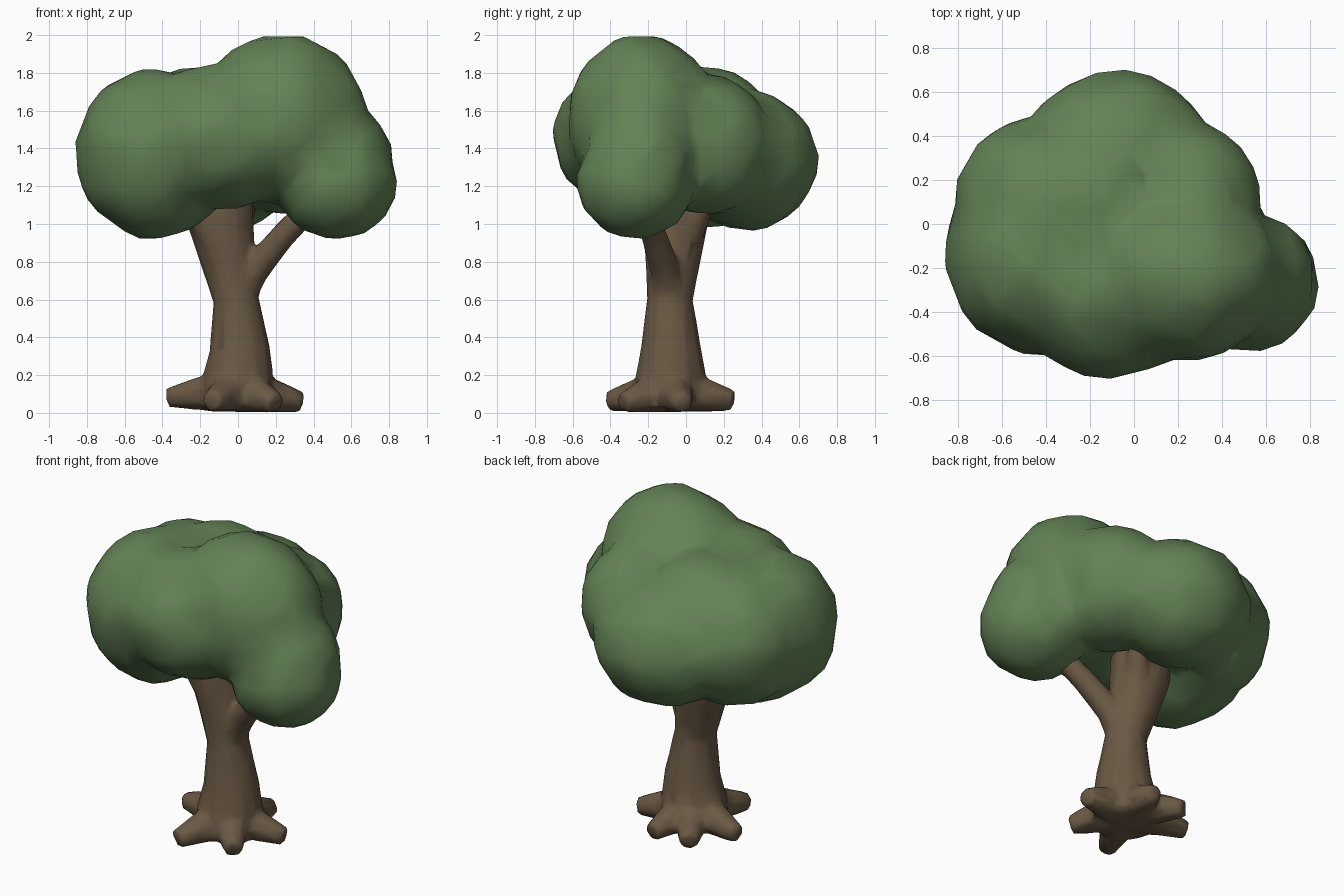
import bpy, bmesh
from mathutils import Vector, Matrix, noise

if "Cube" in bpy.data.objects:
    bpy.data.objects.remove(bpy.data.objects["Cube"], do_unlink=True)


def make_material(name, colour):
    mat = bpy.data.materials.new(name)
    mat.use_nodes = True
    mat.diffuse_color = colour
    mat.node_tree.nodes["Principled BSDF"].inputs["Base Color"].default_value = colour
    return mat


def add_blob(bm, centre, radii):
    """Lumpy ellipsoid."""
    centre = Vector(centre)
    made = bmesh.ops.create_icosphere(bm, subdivisions=4, radius=1)
    for v in made["verts"]:
        lump = 1 + 0.05 * noise.noise(v.co * 2.2 + centre * 5)
        v.co = centre + Vector([c * r * lump for c, r in zip(v.co, radii)])


def add_tube(bm, path, sides=10):
    """Closed tapering tube along a list of (point, radius)."""
    points = [Vector(p) for p, r in path]
    rings = []
    for i, (p, r) in enumerate(path):
        tangent = points[min(i + 1, len(points) - 1)] - points[max(i - 1, 0)]
        turn = Vector((0, 0, 1)).rotation_difference(tangent).to_matrix().to_4x4()
        place = Matrix.Translation(p) @ turn
        rings.append(bmesh.ops.create_circle(bm, segments=sides, radius=r, matrix=place)["verts"])
    for low, high in zip(rings, rings[1:]):
        for k in range(sides):
            j = (k + 1) % sides
            bm.faces.new((low[k], low[j], high[j], high[k]))
    bm.faces.new(rings[0][::-1])
    bm.faces.new(rings[-1])


def finish(bm, name, mat, voxel, smoothing, ratio):
    """Fuse the overlapping pieces into one low-poly, smooth-shaded skin."""
    bmesh.ops.recalc_face_normals(bm, faces=bm.faces)
    mesh = bpy.data.meshes.new(name)
    bm.to_mesh(mesh)
    bm.free()
    mesh.materials.append(mat)
    obj = bpy.data.objects.new(name, mesh)
    bpy.context.collection.objects.link(obj)
    remesh = obj.modifiers.new("fuse", 'REMESH')
    remesh.mode = 'VOXEL'
    remesh.voxel_size = voxel
    remesh.use_smooth_shade = True
    smooth = obj.modifiers.new("soften", 'SMOOTH')
    smooth.factor = 0.5
    smooth.iterations = smoothing
    decimate = obj.modifiers.new("simplify", 'DECIMATE')
    decimate.ratio = ratio


leaf_green = make_material("leaf green", (0.125, 0.225, 0.093, 1))
bark_brown = make_material("bark brown", (0.145, 0.1, 0.058, 1))

# Canopy: overlapping leaf clumps
clumps = [
    ((-0.44, -0.14, 1.37), (0.42, 0.45, 0.45)),   # left of front
    ((0.23, -0.23, 1.55), (0.45, 0.39, 0.45)),    # tall crown
    ((-0.1, -0.29, 1.46), (0.46, 0.41, 0.38)),    # front middle
    ((-0.08, 0.32, 1.34), (0.42, 0.38, 0.37)),    # back
    ((-0.43, 0.12, 1.38), (0.38, 0.36, 0.4)),     # back corner
    ((-0.2, 0.1, 1.46), (0.4, 0.38, 0.37)),       # upper back
    ((0.24, 0.1, 1.42), (0.34, 0.36, 0.37)),      # other back corner
    ((0.52, -0.27, 1.22), (0.32, 0.31, 0.3)),     # low side clump
    ((0.52, -0.24, 1.35), (0.3, 0.29, 0.28)),     # side clump joining the crown
]
bm = bmesh.new()
for centre, radii in clumps:
    add_blob(bm, centre, radii)
finish(bm, "canopy", leaf_green, 0.03, 4, 0.05)

# Trunk, limbs and roots
bm = bmesh.new()
add_tube(bm, [((0, -0.08, 0.03), 0.2), ((0, -0.08, 0.18), 0.19), ((0.01, -0.08, 0.33), 0.162),
              ((-0.01, -0.085, 0.6), 0.122), ((-0.05, -0.07, 0.8), 0.145),
              ((-0.09, -0.06, 1.0), 0.175), ((-0.1, -0.05, 1.16), 0.18)], 12)
limbs = [
    [((0, -0.09, 0.62), 0.1), ((0.09, -0.11, 0.76), 0.08),
     ((0.24, -0.17, 0.94), 0.068), ((0.4, -0.23, 1.1), 0.065)],
    [((-0.08, -0.1, 0.85), 0.1), ((-0.2, -0.14, 1.05), 0.08), ((-0.3, -0.18, 1.25), 0.07)],
    [((-0.05, -0.03, 0.85), 0.09), ((0.02, 0.06, 1.05), 0.07), ((0.06, 0.15, 1.25), 0.06)],
]
for limb in limbs:
    add_tube(bm, limb)
root_tips = [(-0.14, -0.41, 0.06), (0.2, -0.33, 0.055), (0.34, -0.02, 0.055),
             (0.06, 0.25, 0.065), (-0.18, 0.23, 0.06), (-0.37, 0.02, 0.08)]
base = Vector((0, -0.08, 0.13))
for spot in root_tips:
    tip = Vector(spot)
    add_tube(bm, [(base, 0.13), (base.lerp(tip, 0.55), 0.092), (tip, 0.055)], 8)
for v in bm.verts:
    v.co.z = max(v.co.z, 0)
finish(bm, "trunk", bark_brown, 0.018, 2, 0.1)
